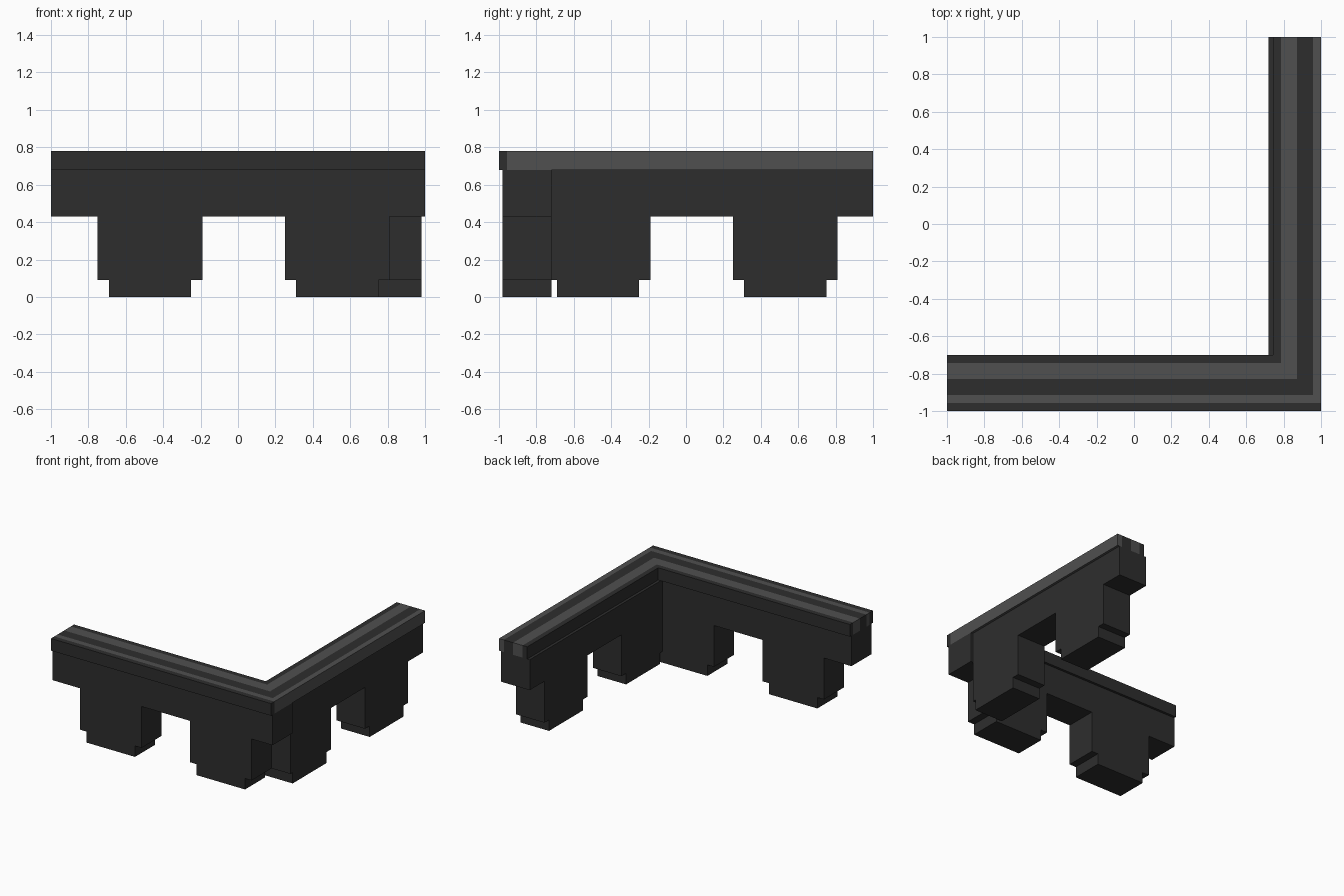
import bpy, bmesh
from mathutils import Vector

if "Cube" in bpy.data.objects:
    bpy.data.objects.remove(bpy.data.objects["Cube"])


def material(name, v):
    m = bpy.data.materials.new(name)
    m.diffuse_color = (v, v, v, 1)
    m.use_nodes = True
    m.node_tree.nodes["Principled BSDF"].inputs["Base Color"].default_value = m.diffuse_color
    return m


DARK = material("charcoal", 0.027)
LIGHT = material("grey stripe", 0.08)


def prism(name, points, direction, mat):
    """Extrude a flat outline along a direction into a closed solid."""
    bm = bmesh.new()
    face = bm.faces.new([bm.verts.new(p) for p in points])
    ext = bmesh.ops.extrude_face_region(bm, geom=[face], use_keep_orig=True)
    verts = [g for g in ext["geom"] if isinstance(g, bmesh.types.BMVert)]
    bmesh.ops.translate(bm, verts=verts, vec=Vector(direction))
    bmesh.ops.recalc_face_normals(bm, faces=bm.faces)
    me = bpy.data.meshes.new(name)
    bm.to_mesh(me)
    bm.free()
    me.materials.append(mat)
    ob = bpy.data.objects.new(name, me)
    bpy.context.collection.objects.link(ob)
    return ob


BEAM, TOP, CAP, FOOT = 0.43, 0.68, 0.78, 0.09
IN, OUT = 0.72, 0.98


def leg(a, b):
    """Stepped leg outline, from the beam down and back up."""
    return [(a, BEAM), (a, FOOT), (a + 0.06, FOOT), (a + 0.06, 0),
            (b - 0.06, 0), (b - 0.06, FOOT), (b, FOOT), (b, BEAM)]


# Front wall with two stepped legs
front = [(-1, TOP), (-1, BEAM)] + leg(-0.75, -0.19) + leg(0.25, 0.81) + [(1, BEAM), (1, TOP)]
prism("front_wall", [(t, -OUT, z) for t, z in front], (0, OUT - IN, 0), DARK)

# Side wall: same outline, but its first leg is trimmed flush with the front wall
first = [(-IN, FOOT)] + leg(-0.75, -0.19)[2:]
side = [(-IN, TOP)] + first + leg(0.25, 0.81) + [(1, BEAM), (1, TOP)]
prism("side_wall", [(IN, t, z) for t, z in side], (OUT - IN, 0, 0), DARK)

# Striped cap: a front edge strip, then nested L-shaped strips
up = (0, 0, CAP - TOP)
prism("cap_front_edge", [(-1, -1, TOP), (1, -1, TOP), (1, -0.957, TOP), (-1, -0.957, TOP)], up, DARK)
lines = [(1, -0.957), (0.956, -0.913), (0.871, -0.828), (0.785, -0.742), (0.743, -0.70)]
for i, ((xo, yo), (xi, yi)) in enumerate(zip(lines, lines[1:])):
    outline = [(-1, yo), (xo, yo), (xo, 1), (xi, 1), (xi, yi), (-1, yi)]
    prism(f"cap_strip_{i + 1}", [(x, y, TOP) for x, y in outline], up, DARK if i % 2 else LIGHT)
